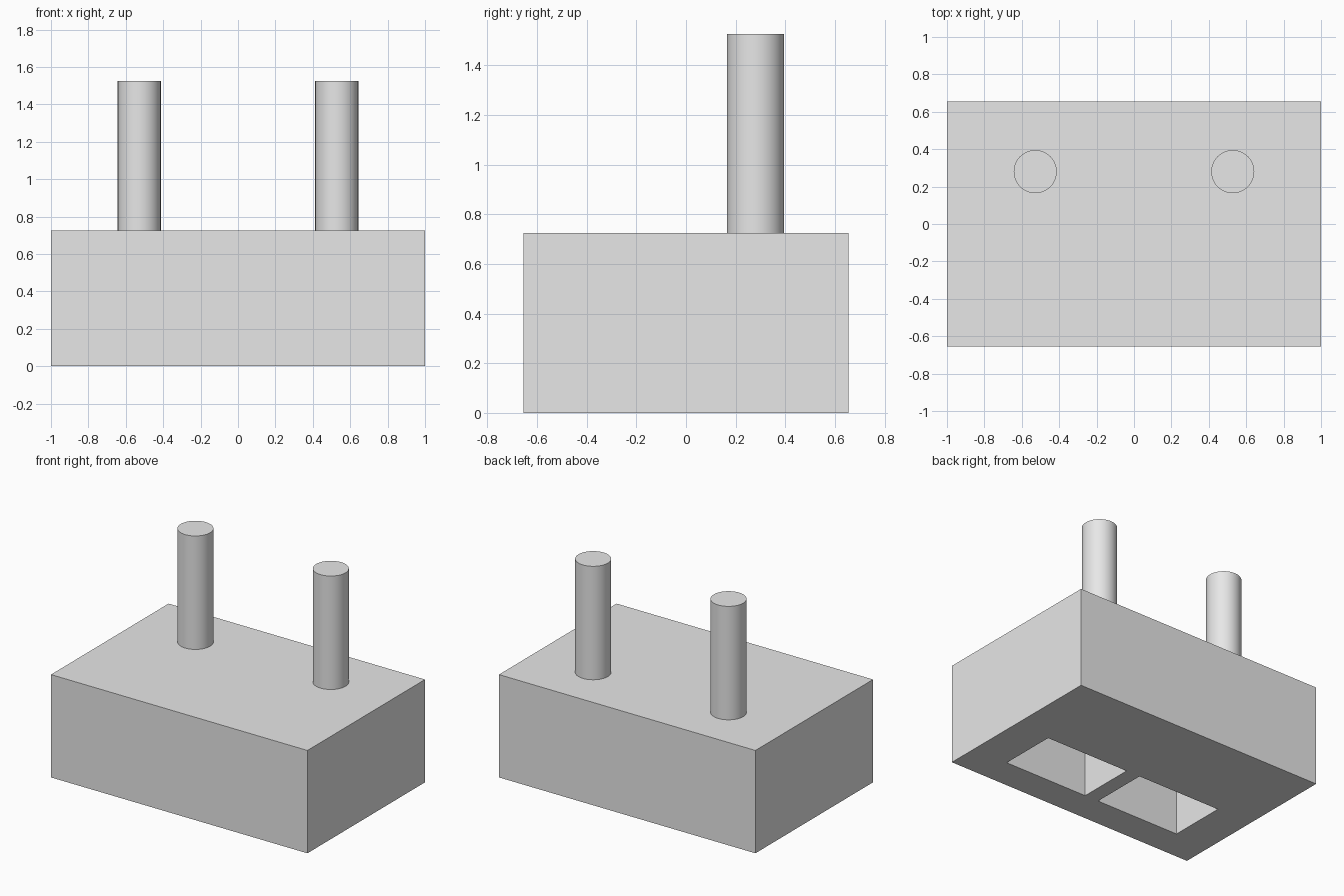
import bpy
import bmesh
from mathutils import Matrix

old = bpy.data.objects.get("Cube")
if old:
    bpy.data.objects.remove(old, do_unlink=True)

HEIGHT, TOP, DEPTH = 0.725, 1.525, 0.5

grey = bpy.data.materials.new("light_grey")
grey.use_nodes = True
grey.diffuse_color = (0.8, 0.8, 0.8, 1)
grey.node_tree.nodes["Principled BSDF"].inputs["Base Color"].default_value = grey.diffuse_color


def finish(name, bm):
    mesh = bpy.data.meshes.new(name)
    bm.to_mesh(mesh)
    bm.free()
    mesh.materials.append(grey)
    obj = bpy.data.objects.new(name, mesh)
    bpy.context.collection.objects.link(obj)
    return obj


def box(name, low, high):
    size = [b - a for a, b in zip(low, high)]
    centre = [(a + b) / 2 for a, b in zip(low, high)]
    bm = bmesh.new()
    bmesh.ops.create_cube(bm, size=1, matrix=Matrix.Translation(centre) @ Matrix.Diagonal((*size, 1)))
    return finish(name, bm)


# Solid block
block = box("block", (-1, -0.655, 0), (1, 0.655, HEIGHT))

for side, sign in (("left", 1), ("right", -1)):
    # Rectangular pocket in the underside
    x_low, x_high = sorted((sign * 0.055, sign * 0.722))
    cutter = box(side + "_pocket_cutter", (x_low, -0.43, -0.1), (x_high, -0.01, DEPTH))
    cutter.hide_render = True
    cutter.hide_set(True)
    cut = block.modifiers.new(side + "_pocket", 'BOOLEAN')
    cut.operation = 'DIFFERENCE'
    cut.solver = 'EXACT'
    cut.object = cutter

    # Round pin on top
    bm = bmesh.new()
    bmesh.ops.create_cone(bm, cap_ends=True, segments=64, radius1=0.115, radius2=0.115,
                          depth=TOP - HEIGHT,
                          matrix=Matrix.Translation((sign * 0.528, 0.28, (TOP + HEIGHT) / 2)))
    pin = finish(side + "_pin", bm)
    bpy.ops.object.select_all(action='DESELECT')
    pin.select_set(True)
    bpy.context.view_layer.objects.active = pin
    bpy.ops.object.shade_smooth_by_angle()

# Apply the pocket cuts, then drop the cutters
bpy.context.view_layer.objects.active = block
for name in [m.name for m in block.modifiers]:
    cutter = block.modifiers[name].object
    bpy.ops.object.modifier_apply(modifier=name)
    bpy.data.objects.remove(cutter, do_unlink=True)
